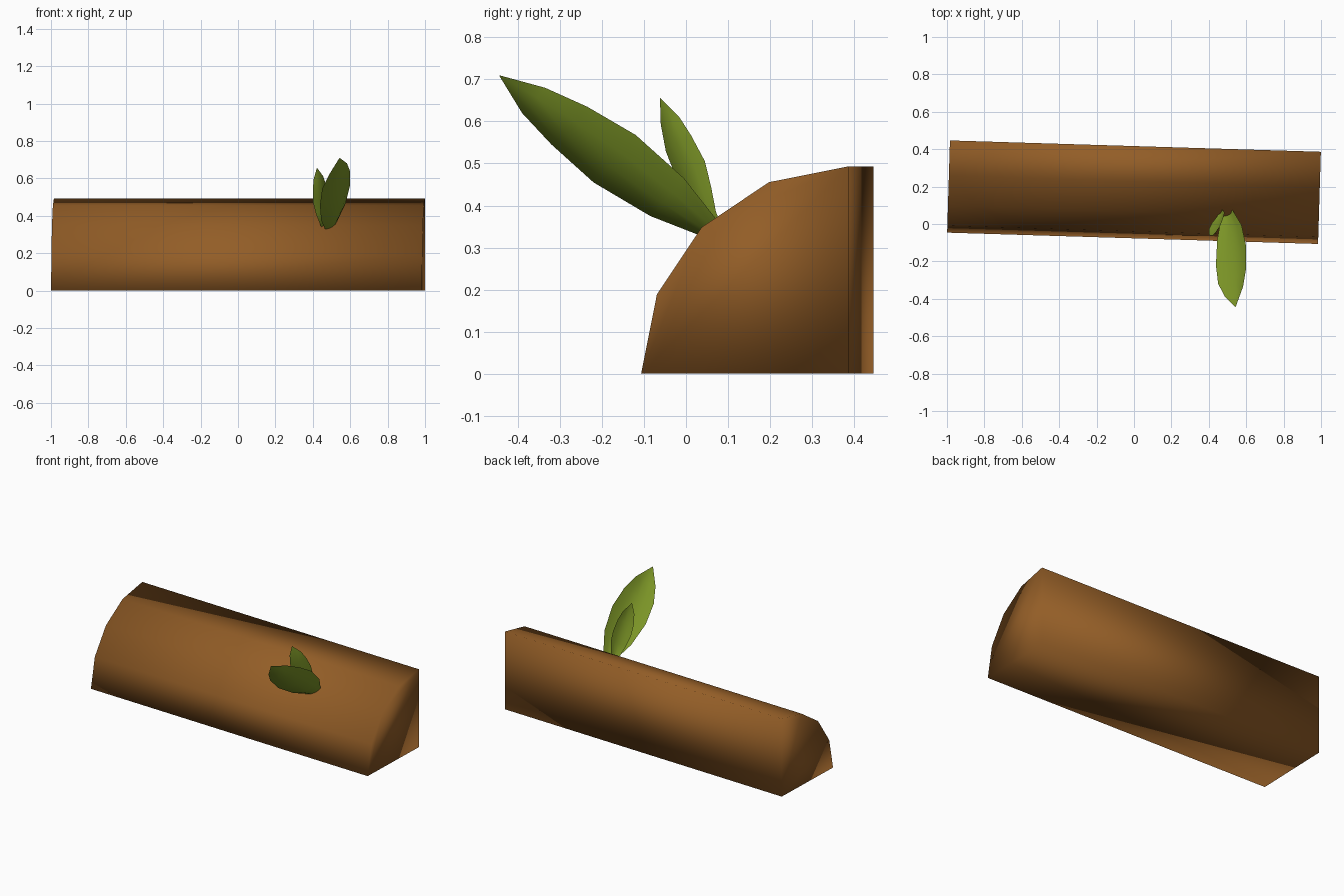
import bpy, math
from mathutils import Vector

if "Cube" in bpy.data.objects:
    bpy.data.objects.remove(bpy.data.objects["Cube"])


def material(name, rgb):
    m = bpy.data.materials.new(name)
    m.diffuse_color = (*rgb, 1)
    m.use_nodes = True
    m.node_tree.nodes["Principled BSDF"].inputs["Base Color"].default_value = m.diffuse_color
    return m


def make_object(name, verts, faces, mat):
    me = bpy.data.meshes.new(name)
    me.from_pydata(verts, [], faces)
    me.materials.append(mat)
    me.polygons.foreach_set("use_smooth", [True] * len(me.polygons))
    me.update()
    ob = bpy.data.objects.new(name, me)
    bpy.context.collection.objects.link(ob)
    return ob


bark = material("bark brown", (0.29, 0.11, 0.02))
green = material("leaf green", (0.20, 0.30, 0.02))

# Split log: quarter-round prism, smooth shaded, turned slightly
R, H = 0.493, 0.992
profile = [(R, 0)] + [(R - R * math.cos(a), R * math.sin(a))
                      for a in (i * math.pi / 8 for i in range(5))]
n = len(profile)
verts = [(x, y - R / 2, z) for x in (-H, H) for y, z in profile]
faces = [tuple(range(n))[::-1], tuple(range(n, 2 * n))]
faces += [(i, (i + 1) % n, n + (i + 1) % n, n + i) for i in range(n)]
log = make_object("split_log", verts, faces, bark)
for p in log.data.polygons:
    p.flip()
log.rotation_euler.z = math.radians(-1.75)
log.location = (0, 0.17, 0)


# Leaf: arched cross-rows lofted between two edge curves
def leaf(name, base, tip, left, right, arch):
    base, tip = Vector(base), Vector(tip)
    side = Vector(right[2]) - Vector(left[2])
    normal = (side.cross(tip - base)).normalized()
    steps = (0, 0.25, 0.5, 0.75, 1)
    k = len(steps)
    verts = [base]
    for a, b in zip(left, right):
        a, b = Vector(a), Vector(b)
        depth = arch * (b - a).length
        verts += [a.lerp(b, t) + normal * depth * 4 * t * (1 - t) for t in steps]
    verts.append(tip)
    last, rows = len(verts) - 1, len(left)
    faces = []
    for j in range(k - 1):
        faces.append((0, 2 + j, 1 + j))
        for r in range(rows - 1):
            i = 1 + r * k + j
            faces.append((i, i + 1, i + k + 1, i + k))
        i = 1 + (rows - 1) * k + j
        faces.append((i, i + 1, last))
    make_object(name, verts, faces, green)


leaf("large_leaf", (.48, .11, .31), (.543, -.445, .71),
     [(.465, .03, .33), (.445, -.085, .375), (.438, -.22, .455),
      (.45, -.32, .545), (.487, -.39, .62)],
     [(.53, .07, .37), (.575, -.005, .465), (.60, -.12, .568),
      (.60, -.235, .635), (.583, -.335, .68)], 0.14)
leaf("small_leaf", (.465, .09, .335), (.422, -.062, .657),
     [(.444, .04, .342), (.417, .005, .41), (.402, -.025, .47),
      (.40, -.048, .529), (.404, -.06, .593)],
     [(.476, .071, .386), (.485, .06, .443), (.48, .045, .505),
      (.47, .012, .567), (.455, -.017, .612)], 0.14)
